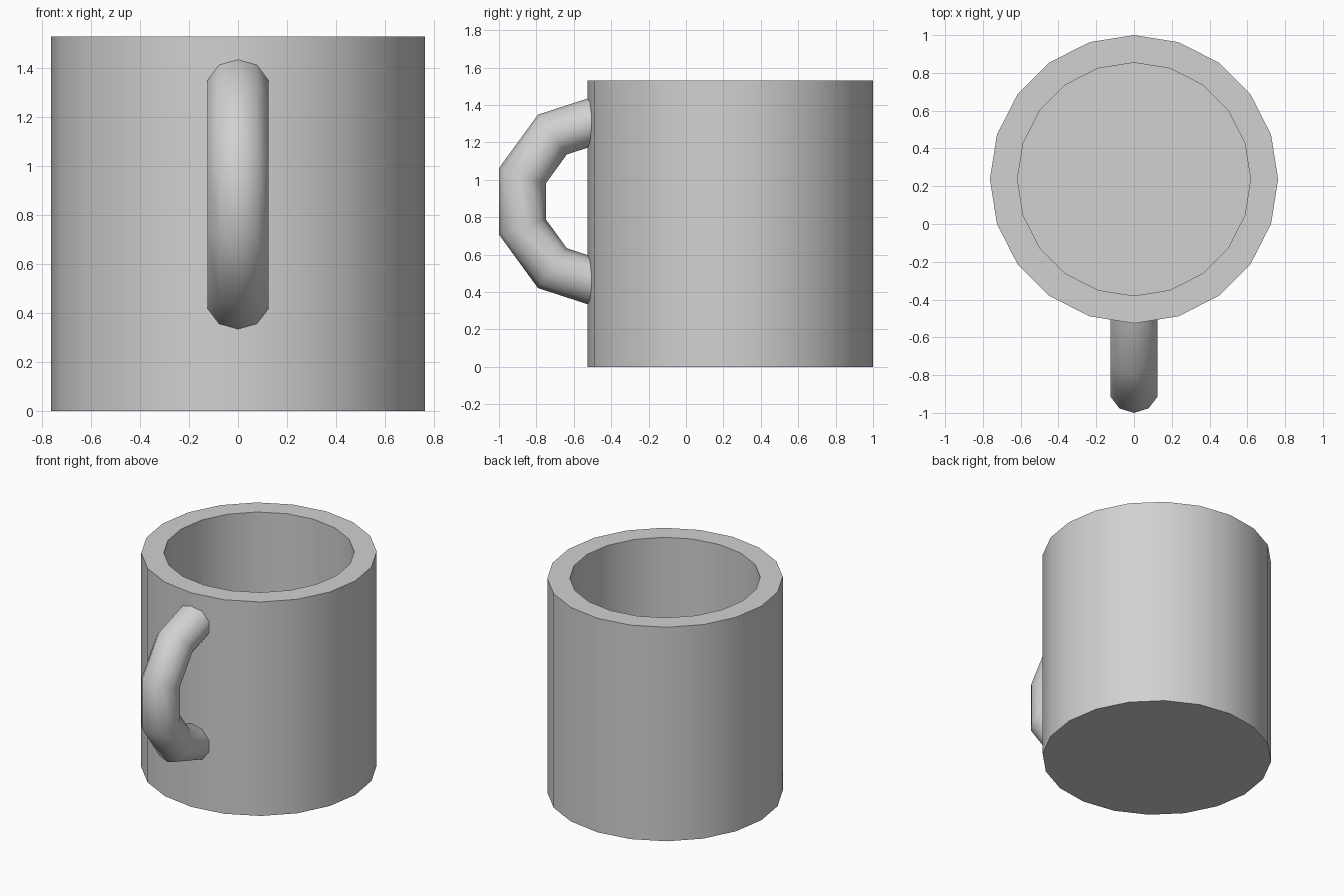
import bpy
import bmesh
from math import pi, radians, sin, cos

if "Cube" in bpy.data.objects:
    bpy.data.objects.remove(bpy.data.objects["Cube"], do_unlink=True)

# Main dimensions
CUP_Y = 0.237
HEIGHT = 1.53
OUTER, INNER, FLOOR = 0.763, 0.617, 0.146
ARC_Y, ARC_Z = -0.455, 0.885
ARC_RADIUS, TUBE_RADIUS = 0.4415, 0.1315

# Plain grey ceramic
grey = bpy.data.materials.new("grey ceramic")
grey.use_nodes = True
grey.diffuse_color = (0.64, 0.64, 0.64, 1)
grey.node_tree.nodes["Principled BSDF"].inputs["Base Color"].default_value = grey.diffuse_color


def finish(name, bm, location):
    """Turn a bmesh into a smooth-shaded object with sharp rims."""
    bmesh.ops.recalc_face_normals(bm, faces=bm.faces)
    mesh = bpy.data.meshes.new(name)
    bm.to_mesh(mesh)
    bm.free()
    mesh.materials.append(grey)
    obj = bpy.data.objects.new(name, mesh)
    obj.location = location
    bpy.context.collection.objects.link(obj)
    bpy.ops.object.select_all(action='DESELECT')
    obj.select_set(True)
    bpy.context.view_layer.objects.active = obj
    bpy.ops.object.shade_smooth_by_angle(angle=radians(40))
    return obj


def ring(bm, radius, z, sides=20):
    return [bm.verts.new((radius * sin(2 * pi * i / sides),
                          radius * cos(2 * pi * i / sides), z))
            for i in range(sides)]


# Cup: thick wall, open top, flat floor inside
bm = bmesh.new()
rings = [ring(bm, r, z) for r, z in
         ((OUTER, 0), (OUTER, HEIGHT), (INNER, HEIGHT), (INNER, FLOOR))]
for a, b in zip(rings, rings[1:]):
    for i in range(len(a)):
        j = (i + 1) % len(a)
        bm.faces.new((a[i], a[j], b[j], b[i]))
bm.faces.new(rings[0])
bm.faces.new(rings[-1])
finish("cup", bm, (0, CUP_Y, 0))

# Handle: half ring of ten-sided tube, its ends buried in the wall
bm = bmesh.new()
section = [bm.verts.new((TUBE_RADIUS * sin(2 * pi * i / 10), 0,
                         ARC_RADIUS + TUBE_RADIUS * cos(2 * pi * i / 10)))
           for i in range(10)]
edges = [bm.edges.new((section[i - 1], section[i])) for i in range(10)]
bmesh.ops.spin(bm, geom=section + edges, cent=(0, 0, 0), axis=(1, 0, 0),
               angle=pi, steps=5, use_duplicate=False)
bmesh.ops.holes_fill(bm, edges=[e for e in bm.edges if e.is_boundary], sides=0)
finish("handle", bm, (0, ARC_Y, ARC_Z))
